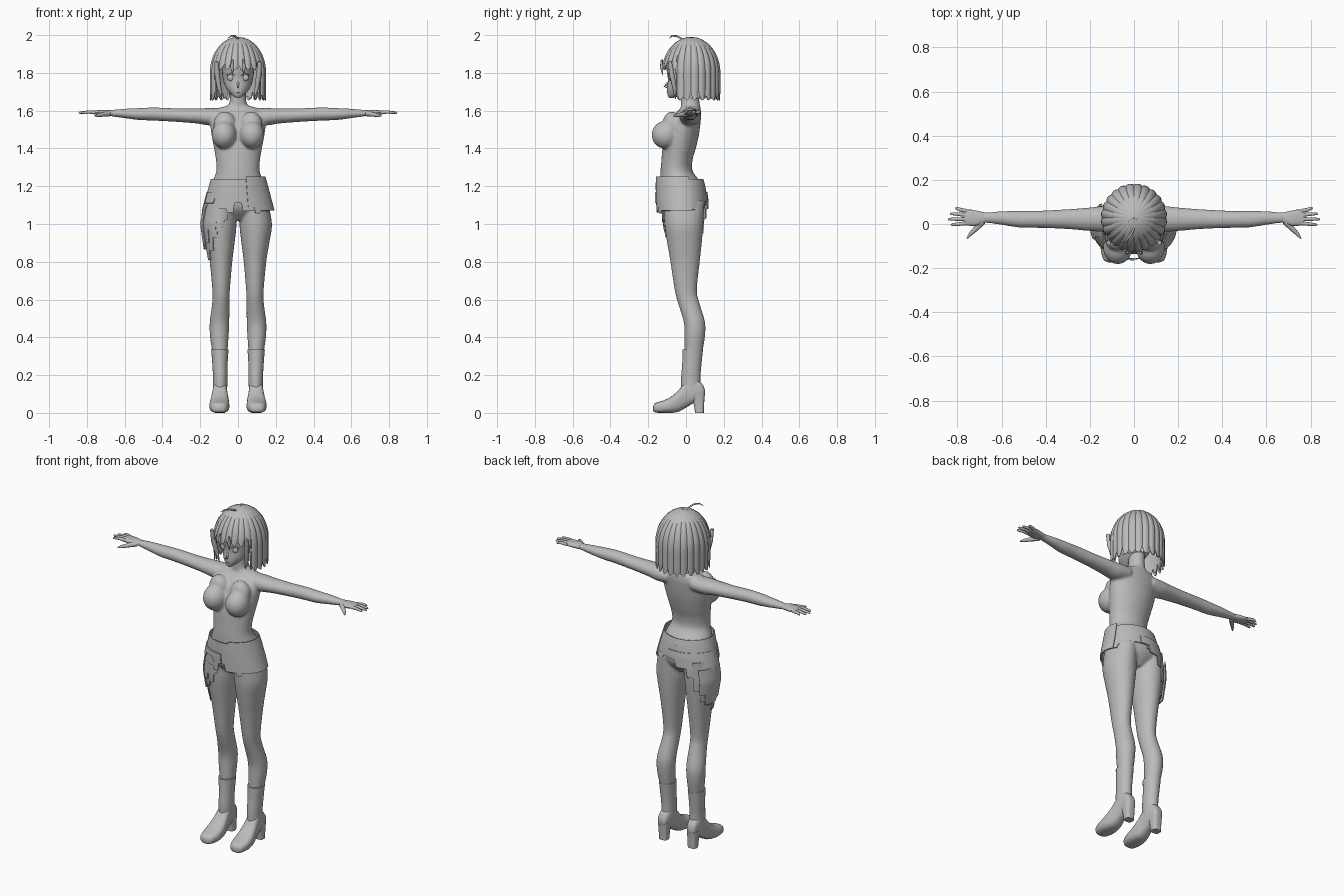
import bpy, bmesh, math
from mathutils import Vector

cube = bpy.data.objects.get("Cube")
if cube:
    bpy.data.objects.remove(cube)

grey = bpy.data.materials.new("plain grey")
grey.use_nodes = True
grey.diffuse_color = (0.5, 0.5, 0.5, 1)
grey.node_tree.nodes["Principled BSDF"].inputs["Base Color"].default_value = (0.5, 0.5, 0.5, 1)
parts = []


def finish(name, bm, mirror=False):
    bmesh.ops.recalc_face_normals(bm, faces=bm.faces)
    mesh = bpy.data.meshes.new(name)
    bm.to_mesh(mesh)
    bm.free()
    mesh.materials.append(grey)
    ob = bpy.data.objects.new(name, mesh)
    bpy.context.collection.objects.link(ob)
    if mirror:
        ob.modifiers.new("mirror", 'MIRROR')
    parts.append(ob)
    return ob


def skin(bm, rings, closed=True):
    n = len(rings[0])
    for a, b in zip(rings, rings[1:]):
        for i in range(n if closed else n - 1):
            j = (i + 1) % n
            bm.faces.new((a[i], a[j], b[j], b[i]))


def loft(name, rings, axis="z", power=1.0, mirror=False, n=24, steps=4):
    """Smooth solid through ellipses given as (position, min a, max a, min b, max b)."""
    bm, loops, vec = bmesh.new(), [], [Vector(r) for r in rings]
    path = []
    for i in range(len(vec) - 1):
        p0, p1, p2, p3 = vec[max(i - 1, 0)], vec[i], vec[i + 1], vec[min(i + 2, len(vec) - 1)]
        for k in range(steps):
            t = k / steps
            path.append(0.5 * (2 * p1 + (p2 - p0) * t + (2 * p0 - 5 * p1 + 4 * p2 - p3) * t * t
                               + (3 * p1 - p0 - 3 * p2 + p3) * t ** 3))
    for t, a0, a1, b0, b1 in path + [vec[-1]]:
        loop = []
        for i in range(n):
            w = math.tau * i / n
            c, s = math.cos(w), math.sin(w)
            a = (a0 + a1) / 2 + (a1 - a0) / 2 * math.copysign(abs(c) ** power, c)
            b = (b0 + b1) / 2 + (b1 - b0) / 2 * math.copysign(abs(s) ** power, s)
            loop.append(bm.verts.new({"z": (a, b, t), "x": (t, a, b), "y": (a, t, b)}[axis]))
        loops.append(loop)
    skin(bm, loops)
    bm.faces.new(loops[0])
    bm.faces.new(loops[-1])
    return finish(name, bm, mirror)


def ball(name, at, size, mirror=False):
    bm = bmesh.new()
    bmesh.ops.create_uvsphere(bm, u_segments=24, v_segments=16, radius=1)
    for v in bm.verts:
        v.co = Vector(at) + Vector(a * b for a, b in zip(v.co, size))
    return finish(name, bm, mirror)


def tube(name, points, radii, mirror=False, n=10):
    """Tapered round tube along points."""
    bm, loops, pts = bmesh.new(), [], [Vector(p) for p in points]
    for i, p in enumerate(pts):
        d = pts[min(i + 1, len(pts) - 1)] - pts[max(i - 1, 0)]
        side = d.cross(Vector((0.1, 0.2, 1))).normalized()
        up = side.cross(d).normalized()
        loops.append([bm.verts.new(p + radii[i] * (side * math.cos(math.tau * k / n) + up * math.sin(math.tau * k / n)))
                      for k in range(n)])
    skin(bm, loops)
    bm.faces.new(loops[0])
    bm.faces.new(loops[-1])
    return finish(name, bm, mirror)


def shell(name, profile, a0, a1, top, hem, off=0.0, flute=0.0, rows=10, step=2):
    """Thin cloth or hair wall; angle 0 faces the front, positive toward +x."""
    bm, loops = bmesh.new(), []
    cols = int((a1 - a0) / step)
    for j in range(rows + 1):
        loop = []
        for i in range(cols + 1):
            deg = a0 + (a1 - a0) * i / cols
            w, z = math.radians(deg), top + (hem(deg) - top) * (j / rows) ** 1.5
            x0, x1, y0, y1 = profile(z)
            k = 1 + flute * abs(math.sin(w * 12))
            loop.append(bm.verts.new(((x0 + x1) / 2 + ((x1 - x0) / 2 * k + off) * math.sin(w),
                                      (y0 + y1) / 2 - ((y1 - y0) / 2 * k + off) * math.cos(w), z)))
        loops.append(loop)
    skin(bm, loops, closed=False)
    ob = finish(name, bm)
    mod = ob.modifiers.new("thickness", 'SOLIDIFY')
    mod.thickness, mod.offset = 0.005, 0
    return ob


def lookup(table):
    """Profile by height from rows listed top down."""
    def profile(z):
        z = max(min(z, table[0][0]), table[-1][0])
        for a, b in zip(table, table[1:]):
            if z >= b[0]:
                t = (a[0] - z) / (a[0] - b[0])
                return [p + (q - p) * t for p, q in zip(a[1:], b[1:])]
    return profile


def steps(*pairs):
    return lambda deg: next(z for limit, z in pairs if deg <= limit)


# Body: torso, chest, arms and legs fused into one skin
loft("torso", [(1.02, -.05, .05, -.07, .05), (1.08, -.15, .15, -.125, .098), (1.15, -.16, .16, -.135, .102),
               (1.22, -.137, .137, -.137, .078), (1.28, -.115, .115, -.135, .035), (1.34, -.117, .117, -.13, .035),
               (1.40, -.127, .127, -.125, .052), (1.47, -.14, .14, -.112, .068), (1.53, -.148, .148, -.095, .076),
               (1.58, -.15, .15, -.06, .08), (1.612, -.11, .11, -.03, .077), (1.628, -.055, .055, -.028, .074),
               (1.66, -.043, .043, -.028, .07), (1.73, -.042, .042, -.03, .07)], n=32)
ball("chest", (.074, -.108, 1.472), (.066, .074, .074), True)
ball("upper_chest", (.07, -.075, 1.525), (.06, .05, .07), True)
loft("arm", [(.08, -.03, .08, 1.53, 1.612), (.15, -.035, .08, 1.522, 1.614), (.22, -.03, .073, 1.532, 1.612),
             (.32, -.022, .066, 1.54, 1.612), (.44, -.018, .06, 1.547, 1.617), (.52, -.016, .06, 1.55, 1.614),
             (.6, -.004, .058, 1.56, 1.61), (.67, .005, .053, 1.57, 1.604), (.70, .004, .055, 1.574, 1.602)],
     "x", mirror=True)
LEG = [(1.12, .02, .158, -.118, .098), (1.0, .008, .18, -.114, .092), (.9, .018, .166, -.1, .084),
       (.8, .03, .15, -.083, .073), (.65, .043, .136, -.06, .058), (.58, .045, .137, -.042, .072),
       (.48, .046, .15, -.012, .101), (.4, .05, .148, -.008, .1), (.3, .056, .135, -.01, .085),
       (.12, .062, .127, -.02, .07)]
loft("leg", LEG, mirror=True)
bpy.ops.object.select_all(action='DESELECT')
for ob in parts:
    ob.select_set(True)
body = parts[0]
bpy.context.view_layer.objects.active = body
bpy.ops.object.convert(target='MESH')
bpy.ops.object.join()
body.name = "body"
parts[:] = [body]
remesh = body.modifiers.new("fuse", 'REMESH')
remesh.mode, remesh.voxel_size, remesh.use_smooth_shade = 'VOXEL', 0.007, True
smooth = body.modifiers.new("soften", 'SMOOTH')
smooth.factor, smooth.iterations = 0.5, 6

# Hands
loft("palm", [(.675, .006, .052, 1.573, 1.602), (.71, -.008, .06, 1.574, 1.604), (.745, -.008, .066, 1.578, 1.602),
              (.77, -.002, .064, 1.582, 1.599)], "x", .8, True, n=16)
for i, (word, tip) in enumerate([("index", .83), ("middle", .843), ("ring", .834), ("little", .81)]):
    y = .004 + i * .018
    tube(word + "_finger", [(.755, y, 1.59), (.79, y + (i - 1) * .004, 1.593), (tip - .005, y + (i - 1) * .007, 1.589),
                            (tip, y + (i - 1) * .007, 1.588)], [.0095, .0085, .006, .002], True)
tube("thumb", [(.685, .012, 1.585), (.715, -.02, 1.58), (.74, -.045, 1.575), (.757, -.066, 1.572)],
     [.016, .012, .009, .003], True)

# Boots
loft("boot_shaft", [(.1, .058, .132, -.025, .08), (.18, .056, .132, -.026, .076), (.26, .055, .136, -.02, .082),
                    (.335, .05, .142, -.018, .09)], mirror=True)
loft("boot_foot", [(-.174, .085, .115, .012, .035), (-.162, .062, .138, .002, .052), (-.12, .047, .15, 0, .066),
                   (-.08, .046, .15, 0, .085), (-.04, .05, .143, .006, .12), (0, .057, .135, .028, .165),
                   (.05, .06, .13, .058, .18), (.088, .068, .124, .075, .15), (.1, .08, .112, .09, .12)],
     "y", .75, True)
loft("boot_heel", [(0, .07, .122, .048, .094), (.05, .068, .124, .04, .096), (.1, .064, .128, .025, .1)],
     power=.6, mirror=True)

# Head and face
loft("head", [(1.668, -.01, .01, -.09, -.065), (1.685, -.034, .034, -.098, -.01), (1.72, -.064, .064, -.1, .06),
              (1.77, -.08, .08, -.096, .12), (1.83, -.085, .085, -.103, .14), (1.9, -.08, .08, -.09, .13),
              (1.95, -.045, .045, -.04, .09)], n=32)
tube("nose", [(0, -.088, 1.757), (0, -.104, 1.738), (0, -.116, 1.728), (0, -.098, 1.722)], [.004, .007, .004, .003])
ball("eye", (.037, -.083, 1.775), (.021, .008, .017), True)
tube("eyelid", [(.014, -.094, 1.785), (.035, -.092, 1.797), (.058, -.074, 1.788)], [.002, .003, .002], True)
ball("mouth", (0, -.097, 1.697), (.012, .005, .003))


# Bobbed hair with fringe, outer and under layers
def hair_profile(z):
    r = math.sqrt(max(.0004, 1 - ((z - 1.8) / .188) ** 2)) if z > 1.8 else 1 - .5 * (1.8 - z) ** 2
    return -.142 * r, .142 * r, .027 - .148 * r, .027 + .148 * r


def hair_hem(shift, lift):
    def hem(deg):
        tip = abs(math.sin(math.radians(deg + shift) * 12))
        base = 1.815 if abs(deg) < 58 else 1.655
        return base + lift + (.035 + .02 * math.sin(deg * .31)) * (1 - tip)
    return hem


shell("hair_outer", hair_profile, -180, 180, 1.988, hair_hem(0, 0), 0, .04, 18, 1.5)
shell("hair_under", hair_profile, -180, 180, 1.975, hair_hem(7.5, .008), -.008, 0, 18, 1.5)
for s in (-1, 1):
    tube("side_lock", [(s * .115, -.085, 1.86), (s * .11, -.075, 1.79), (s * .1, -.06, 1.72), (s * .085, -.055, 1.66)],
         [.01, .014, .012, .001])
    tube("fringe_lock", [(s * .03, -.128, 1.87), (s * .032, -.13, 1.83), (s * .028, -.122, 1.785)], [.005, .009, .001])
tube("stray_hair", [(0, -.02, 1.98), (-.015, -.05, 1.995), (-.035, -.075, 1.996), (-.055, -.088, 1.982)],
     [.005, .005, .004, .001])

# Layered hip wrap
wrap = lookup([(1.255, -.137, .137, -.157, .085), (1.2, -.152, .152, -.158, .1), (1.14, -.168, .168, -.157, .11),
               (1.07, -.186, .186, -.155, .114), (1.0, -.188, .188, -.15, .114)])
shell("hip_wrap", wrap, -180, 180, 1.238,
      steps((-150, 1.1), (-110, 1.06), (-70, 1.08), (-40, 1.1), (-20, 1.08), (-8, 1.06), (6, 1.11), (60, 1.07),
            (120, 1.075), (150, 1.1), (180, 1.12)))
shell("left_front_panel", wrap, 17, 112, 1.252, steps((28, 1.09), (38, 1.055), (112, 1.072)), .005)
shell("right_front_panel", wrap, -75, 0, 1.17, steps((-45, 1.11), (-20, 1.135), (0, 1.11)), .005)
shell("back_panel", wrap, 165, 262, 1.17, steps((185, 1.12), (205, 1.08), (225, 1.03), (262, 1.01)), .005)

# Torn panels on the right thigh
thigh = lookup([(z, -x1, -x0, y0, y1) for z, x0, x1, y0, y1 in LEG])
shell("thigh_wrap", thigh, -165, 25, 1.12,
      steps((-140, .95), (-110, .88), (-85, .85), (-55, .81), (-30, .86), (-12, .93), (8, .96), (25, 1.02)), .005)
shell("thigh_front_panel", thigh, -70, 15, 1.1, steps((-45, .9), (-15, .97), (15, 1.01)), .01)
shell("thigh_side_panel", thigh, -145, -62, 1.08, steps((-125, .93), (-80, .865), (-62, .885)), .018)

# Bake modifiers and shade
bpy.ops.object.select_all(action='DESELECT')
for ob in parts:
    ob.select_set(True)
bpy.context.view_layer.objects.active = body
bpy.ops.object.convert(target='MESH')
bpy.ops.object.shade_smooth_by_angle(angle=math.radians(40))
